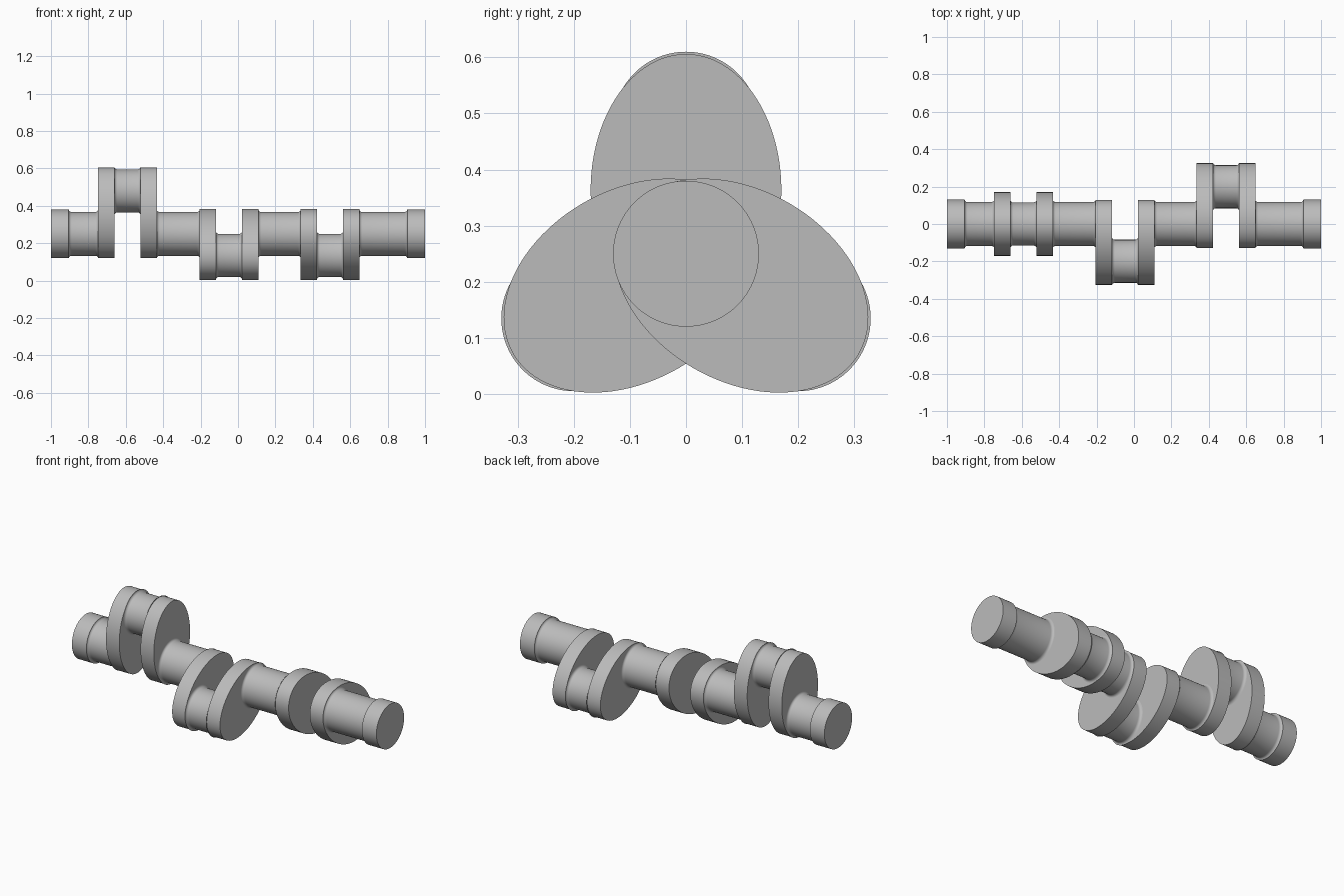
import bpy
import math
from math import sin, cos, pi, radians

cube = bpy.data.objects.get("Cube")
if cube:
    bpy.data.objects.remove(cube)

AXIS_Z = 0.25       # height of the main shaft
MAIN_R = 0.117      # main journal radius
PIN_R = 0.115       # crank pin radius
COLLAR_R = 0.13     # end collars and fillet shoulders
THROW = 0.23        # pin distance from the shaft
FILLET = 0.016
WEB_IN, WEB_OUT = 0.07, 0.157   # web faces, measured from the throw centre
SIDES = 96

steel = bpy.data.materials.new("steel grey")
steel.use_nodes = True
colour = (0.5, 0.5, 0.5, 1)
steel.diffuse_color = colour
steel.node_tree.nodes["Principled BSDF"].inputs["Base Color"].default_value = colour


def loft(name, rings, offset=0, angle=0):
    """Solid along x from (x, half width, half height) rings,
    moved outward by offset, then turned about the shaft."""
    verts = []
    for x, ry, rz in rings:
        for i in range(SIDES):
            t = 2 * pi * i / SIDES
            y, z = ry * cos(t), offset + rz * sin(t)
            verts.append((x, y * cos(angle) - z * sin(angle),
                          AXIS_Z + y * sin(angle) + z * cos(angle)))
    faces = [list(range(SIDES))[::-1],
             list(range(len(verts) - SIDES, len(verts)))]
    for r in range(len(rings) - 1):
        a = r * SIDES
        for i in range(SIDES):
            j = (i + 1) % SIDES
            faces.append((a + i, a + j, a + j + SIDES, a + i + SIDES))
    mesh = bpy.data.meshes.new(name)
    mesh.from_pydata(verts, [], faces)
    mesh.materials.append(steel)
    obj = bpy.data.objects.new(name, mesh)
    bpy.context.collection.objects.link(obj)
    bpy.ops.object.select_all(action='DESELECT')
    obj.select_set(True)
    bpy.context.view_layer.objects.active = obj
    bpy.ops.object.shade_smooth_by_angle(angle=radians(35))
    return obj


def fillet(x, inward, radius):
    """Concave shoulder at x, narrowing to radius in the inward direction."""
    step = COLLAR_R - radius
    return [(x + inward * FILLET * (1 - cos(t)), COLLAR_R - step * sin(t))
            for t in (pi / 2 * k / 5 for k in range(6))]


def journal(name, start, end, radius, collar=(0, 0), **place):
    """Round bar with a fillet, and optionally a collar, at each end."""
    left = fillet(start + collar[0], 1, radius)
    right = fillet(end - collar[1], -1, radius)[::-1]
    if collar[0]:
        left.insert(0, (start, COLLAR_R))
    if collar[1]:
        right.append((end, COLLAR_R))
    return loft(name, [(x, r, r) for x, r in left + right], **place)


# Throws: (centre along the shaft, turn about the shaft)
throws = [("left_rear", -0.591, 0),
          ("middle", -0.048, radians(120)),
          ("front", 0.492, radians(-120))]
throws = [(n, x, a) for n, (_, x, a) in zip(("first", "second", "third"), throws)]

# Webs are elliptical plates; pins join each pair
for name, x, angle in throws:
    for side, a, b in (("a", -WEB_OUT, -WEB_IN), ("b", WEB_IN, WEB_OUT)):
        loft(f"{name}_web_{side}", [(x + a, 0.17, 0.2425), (x + b, 0.17, 0.2425)],
             offset=0.1135, angle=angle)
    journal(f"{name}_crank_pin", x - WEB_IN, x + WEB_IN, PIN_R,
            offset=THROW, angle=angle)

# Main journals fill the spans between throws and out to the ends
starts = [-1] + [x + WEB_OUT for _, x, _ in throws]
ends = [x - WEB_OUT for _, x, _ in throws] + [1]
collars = [(0.095, 0), (0, 0), (0, 0), (0, 0.095)]
for i, (s, e, c) in enumerate(zip(starts, ends, collars)):
    journal(f"main_journal_{i + 1}", s, e, MAIN_R, c)
